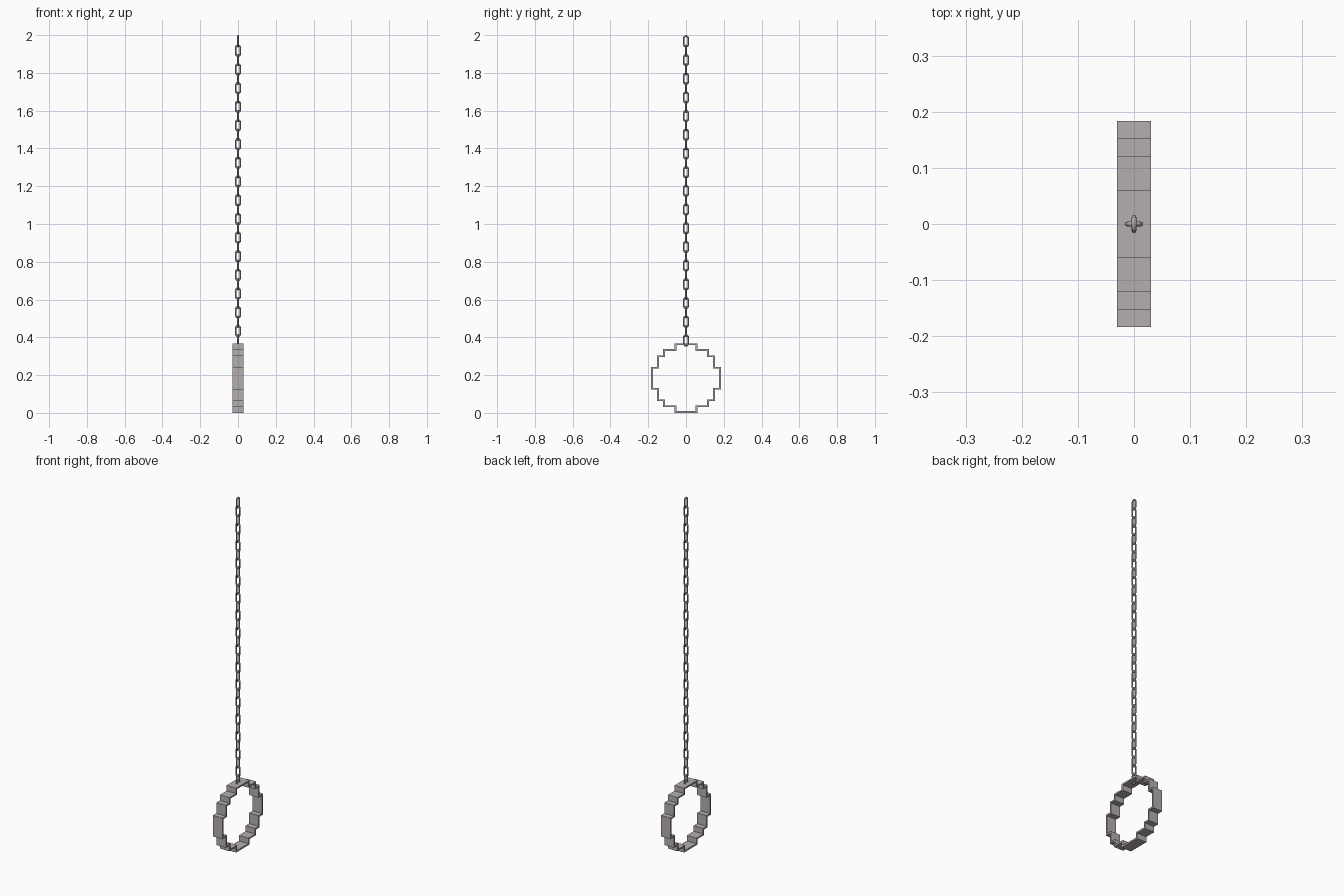
import bpy, bmesh, math
from mathutils import Vector

if "Cube" in bpy.data.objects:
    bpy.data.objects.remove(bpy.data.objects["Cube"])

# ---- stepped ring: one quadrant of the outline, mirrored around the centre ----
CZ, HALF, T = 0.185, 0.03, 0.009
a, b, c, d = 0.06, 0.121, 0.153, 0.184

def outline(t):
    a2, b2, c2, d2 = a - t, b - t, c - t, d - t
    q = [(d2, a2), (c2, a2), (c2, b2), (b2, b2), (b2, c2), (a2, c2), (a2, d2)]
    pts = list(q)
    pts += [(-y, z) for y, z in reversed(q)]
    pts += [(-y, -z) for y, z in q]
    pts += [(y, -z) for y, z in reversed(q)]
    return pts

def make_object(name, bm, color):
    bmesh.ops.recalc_face_normals(bm, faces=bm.faces)
    me = bpy.data.meshes.new(name)
    bm.to_mesh(me)
    bm.free()
    mat = bpy.data.materials.new(name + "_metal")
    mat.diffuse_color = (*color, 1)
    mat.use_nodes = True
    mat.node_tree.nodes["Principled BSDF"].inputs["Base Color"].default_value = mat.diffuse_color
    me.materials.append(mat)
    ob = bpy.data.objects.new(name, me)
    bpy.context.collection.objects.link(ob)
    return ob

bm = bmesh.new()
loops = [[bm.verts.new((x, y, z + d)) for y, z in outline(t)]
         for x, t in ((-HALF, 0), (HALF, 0), (HALF, T), (-HALF, T))]
n = len(loops[0])
for k in range(4):
    p, q = loops[k], loops[(k + 1) % 4]
    for i in range(n):
        j = (i + 1) % n
        bm.faces.new((p[i], p[j], q[j], q[i]))
make_object("stepped_ring", bm, (0.46, 0.42, 0.44))

# ---- chain: stadium-shaped links, alternately turned a quarter ----
R, W, L, SIDES, ARC = 0.0045, 0.032, 0.066, 8, 6
LINKS, TOP, BOTTOM = 33, 2.0 - L / 2, 0.351 + L / 2
r = W / 2 - R
h = L / 2 - R - r

path = []
for s in (1, -1):
    for i in range(ARC + 1):
        t = math.pi * i / ARC
        out = Vector((0, s * math.cos(t), s * math.sin(t)))
        path.append((out * r + Vector((0, 0, s * h)), out))

bm = bmesh.new()
for k in range(LINKS):
    cz = TOP + (BOTTOM - TOP) * k / (LINKS - 1)
    rings = []
    for pos, out in path:
        ring = []
        for i in range(SIDES):
            t = 2 * math.pi * i / SIDES
            v = pos + out * (R * math.cos(t)) + Vector((R * math.sin(t), 0, 0))
            if k % 2:
                v = Vector((v.y, -v.x, v.z))
            ring.append(bm.verts.new((v.x, v.y, v.z + cz)))
        rings.append(ring)
    for i, p in enumerate(rings):
        q = rings[(i + 1) % len(rings)]
        for j in range(SIDES):
            m = (j + 1) % SIDES
            bm.faces.new((p[j], p[m], q[m], q[j]))
chain = make_object("chain", bm, (0.41, 0.38, 0.40))
for poly in chain.data.polygons:
    poly.use_smooth = True
